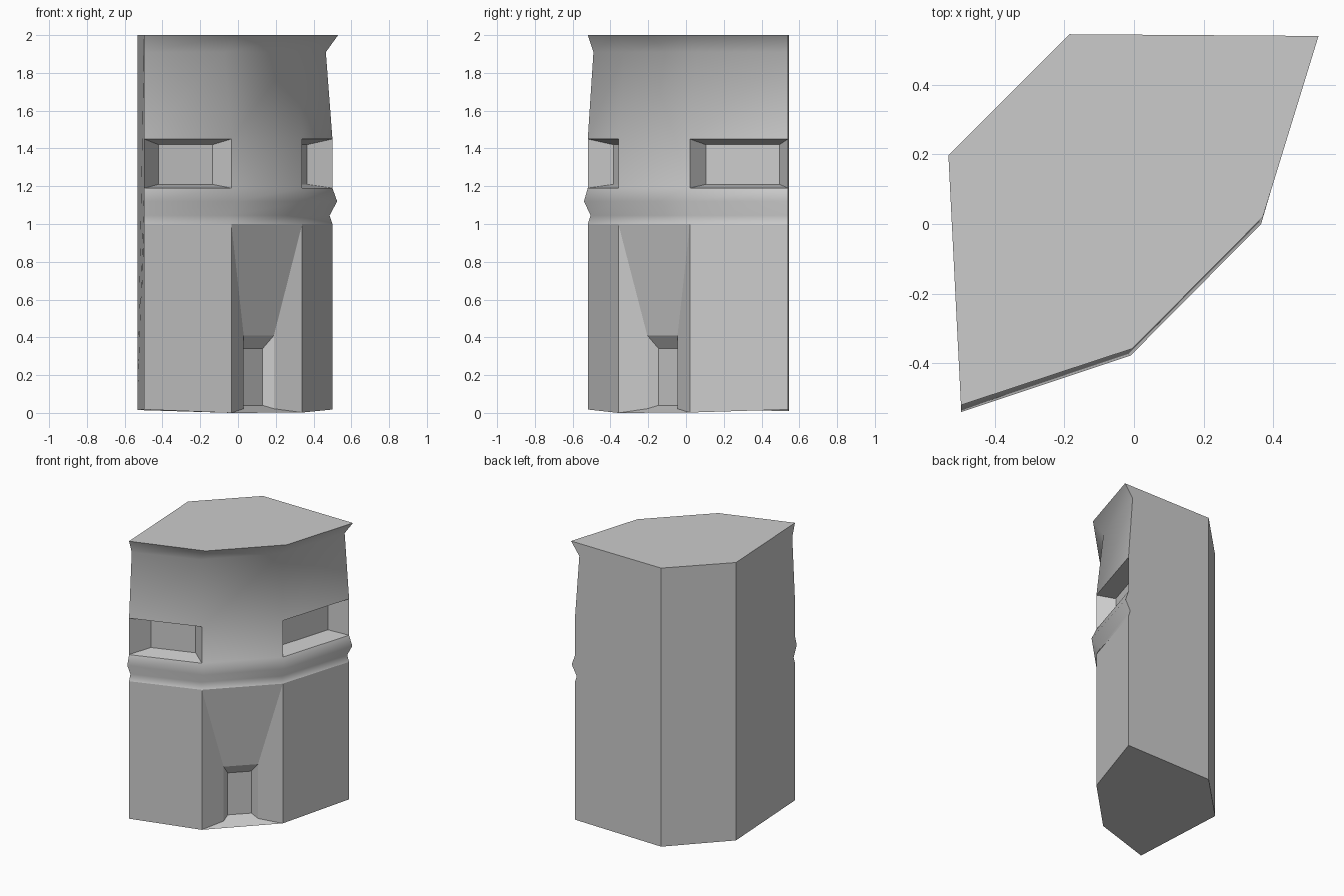
import bpy, bmesh

if "Cube" in bpy.data.objects:
    bpy.data.objects.remove(bpy.data.objects["Cube"])

bm = bmesh.new()
# Footprint corners: A-D carry the detailed front, E and F the plain back
A, B, C, D = (-0.497, -0.52), (-0.035, -0.358), (0.34, 0.02), (0.5, 0.54)
E, F = (-0.185, 0.545), (-0.533, 0.197)

# Front profile: height, x shift, y shift (base, moulding, windows, taper, cornice)
rows = [(0, 0, 0), (1.0, 0, 0), (1.045, -0.015, 0.015), (1.12, 0.025, -0.02),
        (1.19, 0, 0), (1.45, 0, 0), (1.91, -0.035, 0.03), (2.0, 0.03, 0)]
foot = [0.018, 0.0, 0.002, 0.018]
grid = []
for z, dx, dy in rows:
    ring = []
    for i, (x, y) in enumerate((A, B, C, D)):
        sx = 0 if i == 0 else 1       # A slides along the left wall
        sy = 0 if i == 3 else 1       # D slides along the back wall
        ring.append(bm.verts.new((x + sx * dx, y + sy * dy, z if z else foot[i])))
    grid.append(ring)


def inset(outer, left, right, z0, z1):
    """Ring of walls from an opening to a smaller inner rectangle."""
    pts = [(*left, z0), (*right, z0), (*right, z1), (*left, z1)]
    inner = [bm.verts.new(p) for p in pts]
    for i in range(4):
        j = (i + 1) % 4
        bm.faces.new((outer[i], outer[j], inner[j], inner[i]))
    return inner


for r in range(len(rows) - 1):
    for c in range(3):
        lo, hi = grid[r], grid[r + 1]
        quad = [lo[c], lo[c + 1], hi[c + 1], hi[c]]
        if r == 0 and c == 1:         # splayed doorway
            frame = inset(quad, (0.03, -0.205), (0.19, -0.045), 0.022, 0.41)
            bm.faces.new(inset(frame, (0.02, -0.145), (0.13, -0.035), 0.04, 0.34))
        elif r == 4 and c == 0:       # left window
            bm.faces.new(inset(quad, (-0.42, -0.385), (-0.135, -0.285), 1.21, 1.42))
        elif r == 4 and c == 2:       # right window
            bm.faces.new(inset(quad, (0.245, 0.105), (0.365, 0.495), 1.21, 1.42))
        else:
            bm.faces.new(quad).smooth = r > 0

# Plain back walls, roof and floor
e0, e1 = bm.verts.new((*E, 0.01)), bm.verts.new((*E, 2))
f0, f1 = bm.verts.new((*F, 0.015)), bm.verts.new((*F, 2))
bm.faces.new([g[0] for g in grid] + [f1, f0])
bm.faces.new([g[3] for g in grid] + [e1, e0])
bm.faces.new((e0, e1, f1, f0))
bm.faces.new(grid[-1] + [e1, f1])
bm.faces.new(grid[0] + [e0, f0])
bmesh.ops.recalc_face_normals(bm, faces=bm.faces)

mesh = bpy.data.meshes.new("corner_building")
bm.to_mesh(mesh)
bm.free()
bpy.context.collection.objects.link(bpy.data.objects.new("corner_building", mesh))
